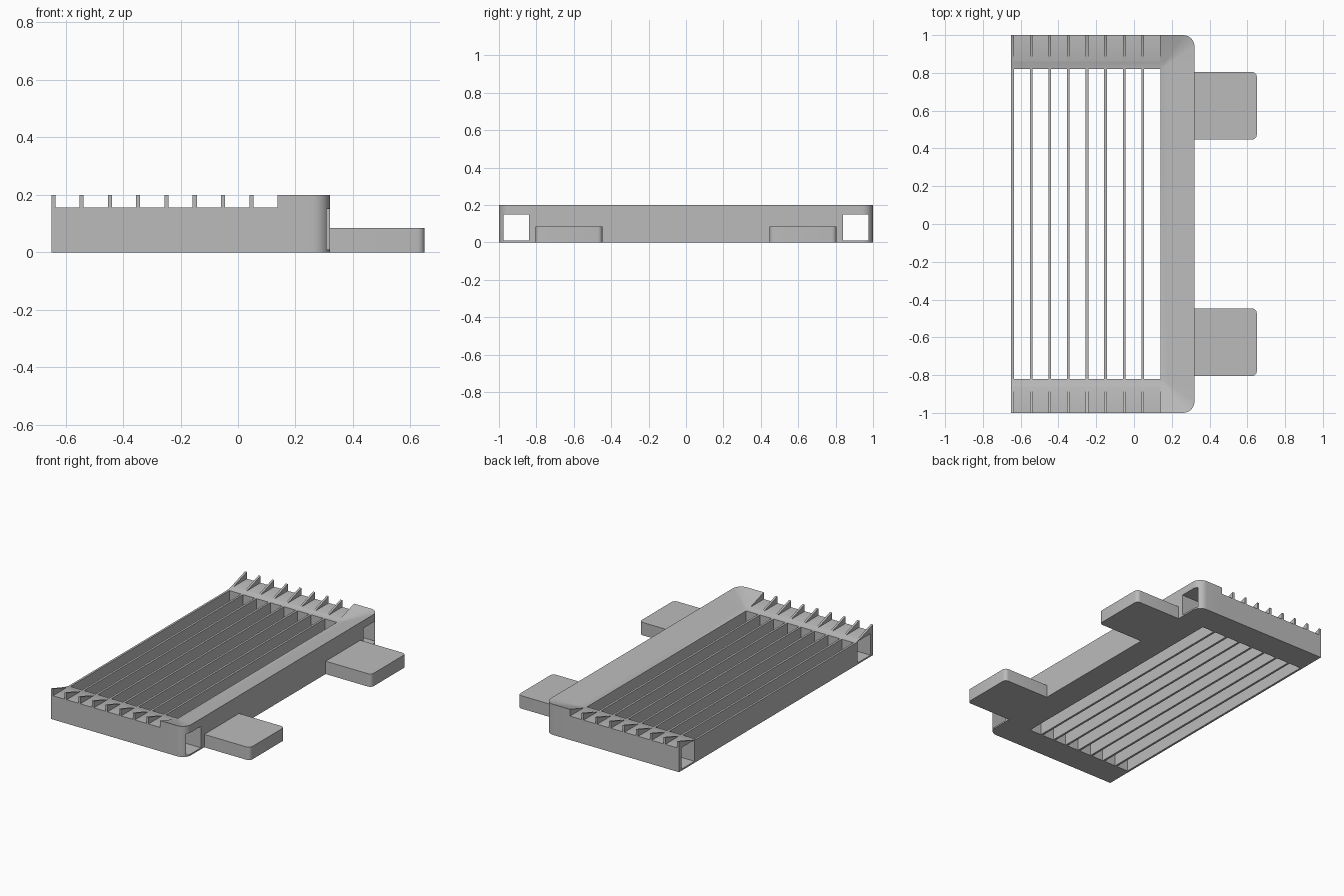
import bpy, bmesh, math

cube = bpy.data.objects.get("Cube")
if cube:
    bpy.data.objects.remove(cube, do_unlink=True)

grey = bpy.data.materials.new("grey_plastic")
grey.use_nodes = True
grey.diffuse_color = (0.5, 0.5, 0.5, 1)
grey.node_tree.nodes["Principled BSDF"].inputs["Base Color"].default_value = (0.5, 0.5, 0.5, 1)

BACK, FRONT = -0.65, 0.32      # frame extent along x
BAR, RAIL = 0.14, 0.82         # edges of the opening
TOP, FLOOR, RIM = 0.2, 0.155, 0.147
FINS, PITCH, THICK = 8, 0.0985, 0.014


def add_box(bm, x0, x1, y0, y1, z0, z1):
    verts = bmesh.ops.create_cube(bm, size=1)["verts"]
    for v in verts:
        v.co.x = x1 if v.co.x > 0 else x0
        v.co.y = y1 if v.co.y > 0 else y0
        v.co.z = z1 if v.co.z > 0 else z0
    return verts


def finish(bm, name):
    bmesh.ops.recalc_face_normals(bm, faces=bm.faces)
    mesh = bpy.data.meshes.new(name)
    bm.to_mesh(mesh)
    bm.free()
    ob = bpy.data.objects.new(name, mesh)
    bpy.context.collection.objects.link(ob)
    mesh.materials.append(grey)
    return ob


def activate(ob):
    bpy.ops.object.select_all(action='DESELECT')
    ob.select_set(True)
    bpy.context.view_layer.objects.active = ob


def cut(ob, boxes, name):
    bm = bmesh.new()
    for b in boxes:
        add_box(bm, *b)
    cutter = finish(bm, name)
    cutter.hide_render = True
    mod = ob.modifiers.new(name, 'BOOLEAN')
    mod.operation, mod.solver, mod.object = 'DIFFERENCE', 'EXACT', cutter
    activate(ob)
    bpy.ops.object.modifier_apply(modifier=mod.name)
    bpy.data.objects.remove(cutter, do_unlink=True)


# Frame: a U-shaped loft whose top slopes down from the outer edge to the opening
radius = 0.06
half = [((BACK, -1), (BACK, -RAIL)), ((BAR, -1), (BAR, -RAIL))]
for i in range(9):
    a = math.pi / 2 * i / 8
    half.append(((FRONT - radius + radius * math.sin(a), -1 + radius - radius * math.cos(a)),
                 (BAR, -RAIL)))
half.append(((FRONT, -RAIL), (BAR, -RAIL)))
path = half + [((o[0], -o[1]), (n[0], -n[1])) for o, n in reversed(half)]

bm = bmesh.new()
columns = []
for (ox, oy), (nx, ny) in path:
    t = 0.78
    mx, my = ox + (nx - ox) * t, oy + (ny - oy) * t
    ring = [(ox, oy, 0), (ox, oy, TOP), (mx, my, FLOOR), (nx, ny, RIM), (nx, ny, 0)]
    columns.append([bm.verts.new(p) for p in ring])
for a, b in zip(columns, columns[1:]):
    for k in range(5):
        j = (k + 1) % 5
        bm.faces.new((a[k], b[k], b[j], a[j]))
bm.faces.new(columns[0])
bm.faces.new(columns[-1])
bmesh.ops.remove_doubles(bm, verts=bm.verts, dist=1e-5)
frame = finish(bm, "frame")

# Square channels through both side rails
cut(frame, [(-1, 1, min(s * 0.84, s * 0.975), max(s * 0.84, s * 0.975), 0.01, 0.15)
            for s in (-1, 1)], "channel_cutter")

# Notches that leave a row of small teeth on the rails
starts = [BACK + i * PITCH for i in range(FINS)]
ends = starts[1:] + [BAR - 0.002]
cut(frame, [(a + THICK, b, -1.2, 1.2, FLOOR + 0.0005, 0.4) for a, b in zip(starts, ends)],
    "notch_cutter")

# Thin slats spanning the opening
for i, x in enumerate(starts):
    bm = bmesh.new()
    add_box(bm, x, x + THICK, -RAIL, RAIL, 0, RIM)
    finish(bm, f"slat_{i + 1}")

# Mounting tabs with rounded outer corners
tabs = []
for side, s in (("right", -1), ("left", 1)):
    bm = bmesh.new()
    y0, y1 = sorted((s * 0.447, s * 0.805))
    add_box(bm, FRONT, 0.65, y0, y1, 0, 0.084)
    corners = [e for e in bm.edges if all(v.co.x > 0.6 for v in e.verts)
               and abs(e.verts[0].co.z - e.verts[1].co.z) > 0.01]
    bmesh.ops.bevel(bm, geom=corners, offset=0.025, segments=5, profile=0.5, affect='EDGES')
    tabs.append(finish(bm, f"{side}_mounting_tab"))

for ob in [frame] + tabs:
    activate(ob)
    bpy.ops.object.shade_smooth_by_angle(angle=math.radians(30))
